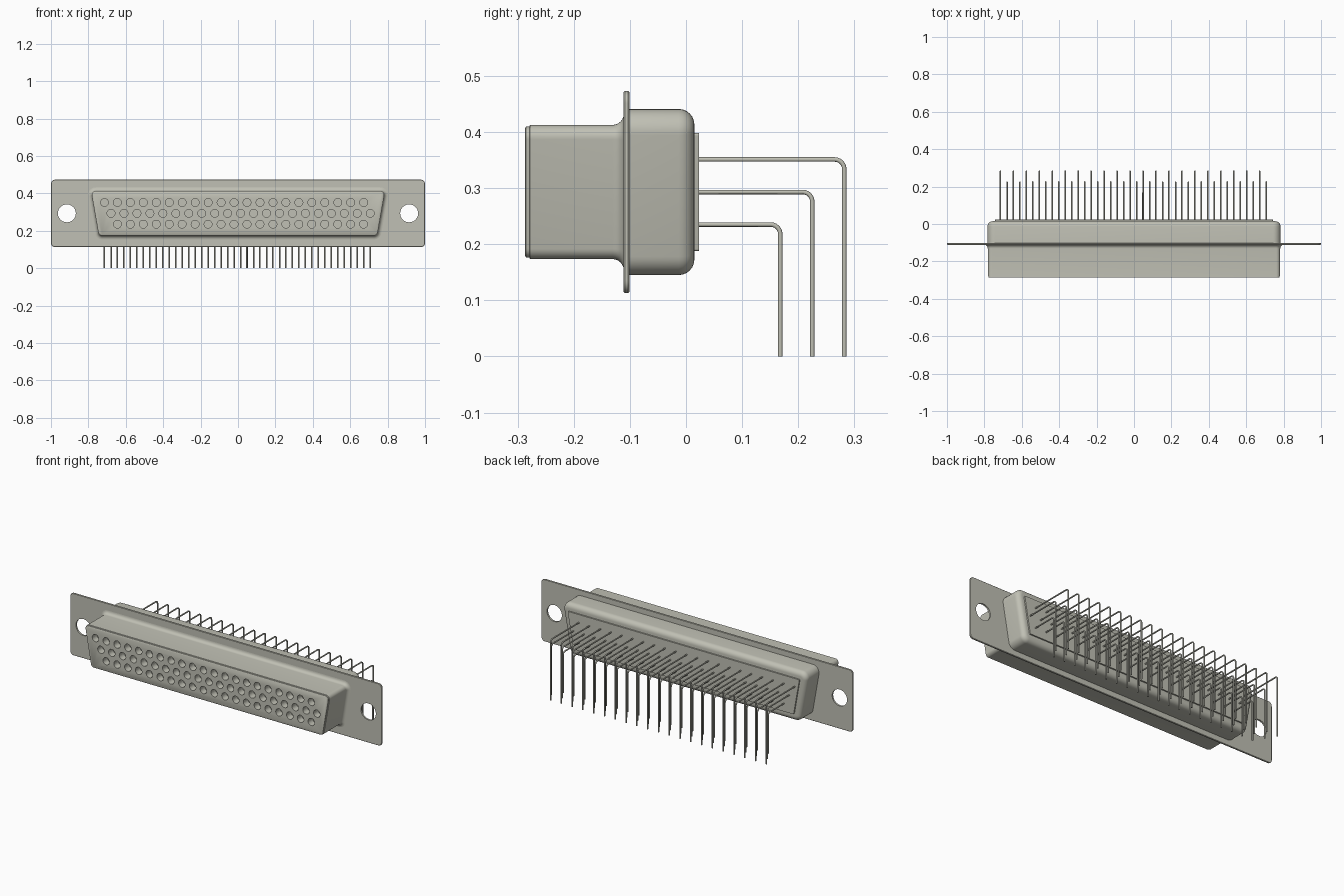
import bpy, bmesh
from math import sin, cos, tan, pi, radians

cube = bpy.data.objects.get("Cube")
if cube:
    bpy.data.objects.remove(cube)

metal = bpy.data.materials.new("warm_grey_metal")
metal.use_nodes = True
metal.diffuse_color = (0.53, 0.53, 0.46, 1)
metal.node_tree.nodes["Principled BSDF"].inputs["Base Color"].default_value = metal.diffuse_color

MID = 0.293          # height of the connector axis
PITCH = 0.0693       # contact spacing
# contact rows: first x, count, height, y of the downward leg
ROWS = [(-0.714, 21, 0.351, 0.282), (-0.679, 21, MID, 0.225), (-0.645, 20, 0.235, 0.168)]


def outline(half_w, half_h, r, slant, grow):
    """Rounded trapezoid, wider at the top, offset outward by grow."""
    points = []
    a = radians(slant)
    spans = [(1, -1, -pi / 2, -a), (1, 1, -a, pi / 2),
             (-1, 1, pi / 2, pi + a), (-1, -1, pi + a, 3 * pi / 2)]
    for sx, sz, start, end in spans:
        cz = sz * (half_h - r)
        cx = sx * (half_w + cz * tan(a) - r / cos(a))
        for i in range(9):
            t = start + (end - start) * i / 8
            points.append((cx + (r + grow) * cos(t), MID + cz + (r + grow) * sin(t)))
    return points


def loft(name, half_w, half_h, r, slant, profile):
    """Closed solid through (y, grow) rings listed from front to back."""
    bm = bmesh.new()
    rings = [[bm.verts.new((x, y, z)) for x, z in outline(half_w, half_h, r, slant, g)]
             for y, g in profile]
    for a, b in zip(rings, rings[1:]):
        for i in range(len(a)):
            j = (i + 1) % len(a)
            bm.faces.new((a[i], a[j], b[j], b[i]))
    bm.faces.new(rings[0])
    bm.faces.new(rings[-1])
    bmesh.ops.recalc_face_normals(bm, faces=bm.faces)
    return finish(name, bm)


def finish(name, bm):
    mesh = bpy.data.meshes.new(name)
    bm.to_mesh(mesh)
    bm.free()
    mesh.materials.append(metal)
    obj = bpy.data.objects.new(name, mesh)
    bpy.context.collection.objects.link(obj)
    return obj


def drill(target, centres, radius, y0, y1):
    """Cut round holes along y at the given (x, z) centres."""
    bm = bmesh.new()
    n = 24
    for x, z in centres:
        ends = [[bm.verts.new((x + radius * cos(2 * pi * i / n), y,
                               z + radius * sin(2 * pi * i / n))) for i in range(n)]
                for y in (y0, y1)]
        for i in range(n):
            j = (i + 1) % n
            bm.faces.new((ends[0][i], ends[0][j], ends[1][j], ends[1][i]))
        bm.faces.new(ends[0])
        bm.faces.new(ends[1])
    bmesh.ops.recalc_face_normals(bm, faces=bm.faces)
    cutter = finish("hole_cutter", bm)
    cutter.hide_render = True
    mod = target.modifiers.new("holes", "BOOLEAN")
    mod.object = cutter
    mod.solver = "EXACT"
    bpy.context.view_layer.objects.active = target
    bpy.ops.object.modifier_apply(modifier=mod.name)
    bpy.data.objects.remove(cutter)


def arc(y, grow, r, start, end, steps=6):
    """Quarter arc of a lengthwise profile."""
    return [(y + r * cos(radians(start + (end - start) * i / steps)),
             grow + r * sin(radians(start + (end - start) * i / steps))) for i in range(steps + 1)]


# Mounting flange with its two screw holes
flange = loft("mounting_flange", 1.0, 0.18, 0.022, 0,
              [(-0.111, -0.002), (-0.109, 0), (-0.103, 0), (-0.101, -0.002)])
drill(flange, [(s * 0.915, MID) for s in (-1, 1)], 0.048, -0.2, 0)

# Front shell flaring into the flange, with the contact block at its mouth
front = loft("front_shell", 0.765, 0.1195, 0.022, 10,
             [(-0.287, -0.006), (-0.285, -0.003), (-0.279, -0.003), (-0.278, 0)]
             + arc(-0.131, 0.02, 0.02, -90, 0) + [(-0.106, 0.02)])
sockets = [(x0 + PITCH * i, z) for x0, count, z, _ in ROWS for i in range(count)]
drill(front, sockets, 0.021, -0.4, -0.245)

# Rear shell with a rounded back edge
rear = loft("rear_shell", 0.765, 0.148, 0.04, 10,
            [(-0.106, 0)] + arc(-0.013, -0.028, 0.028, 90, 0))

# Raised plate the pins come out of
plate = loft("rear_plate", 0.725, 0.105, 0.004, 10, [(0.01, 0), (0.023, 0)])

for obj in (flange, front, rear, plate):
    bpy.ops.object.select_all(action="DESELECT")
    obj.select_set(True)
    bpy.context.view_layer.objects.active = obj
    bpy.ops.object.shade_smooth_by_angle(angle=radians(35))

# Right-angle pins, one object for each row
BEND = 0.017
for name, (x0, count, z, y) in zip(("upper_pins", "middle_pins", "lower_pins"), ROWS):
    curve = bpy.data.curves.new(name, "CURVE")
    curve.dimensions = "3D"
    curve.bevel_depth = 0.004
    curve.bevel_resolution = 2
    curve.use_fill_caps = True
    curve.materials.append(metal)
    path = [(0.01, z)] + [(y - BEND + BEND * sin(pi * k / 12), z - BEND + BEND * cos(pi * k / 12))
                          for k in range(7)] + [(y, 0)]
    for i in range(count):
        spline = curve.splines.new("POLY")
        spline.points.add(len(path) - 1)
        for point, (py, pz) in zip(spline.points, path):
            point.co = (x0 + PITCH * i, py, pz, 1)
    bpy.context.collection.objects.link(bpy.data.objects.new(name, curve))
